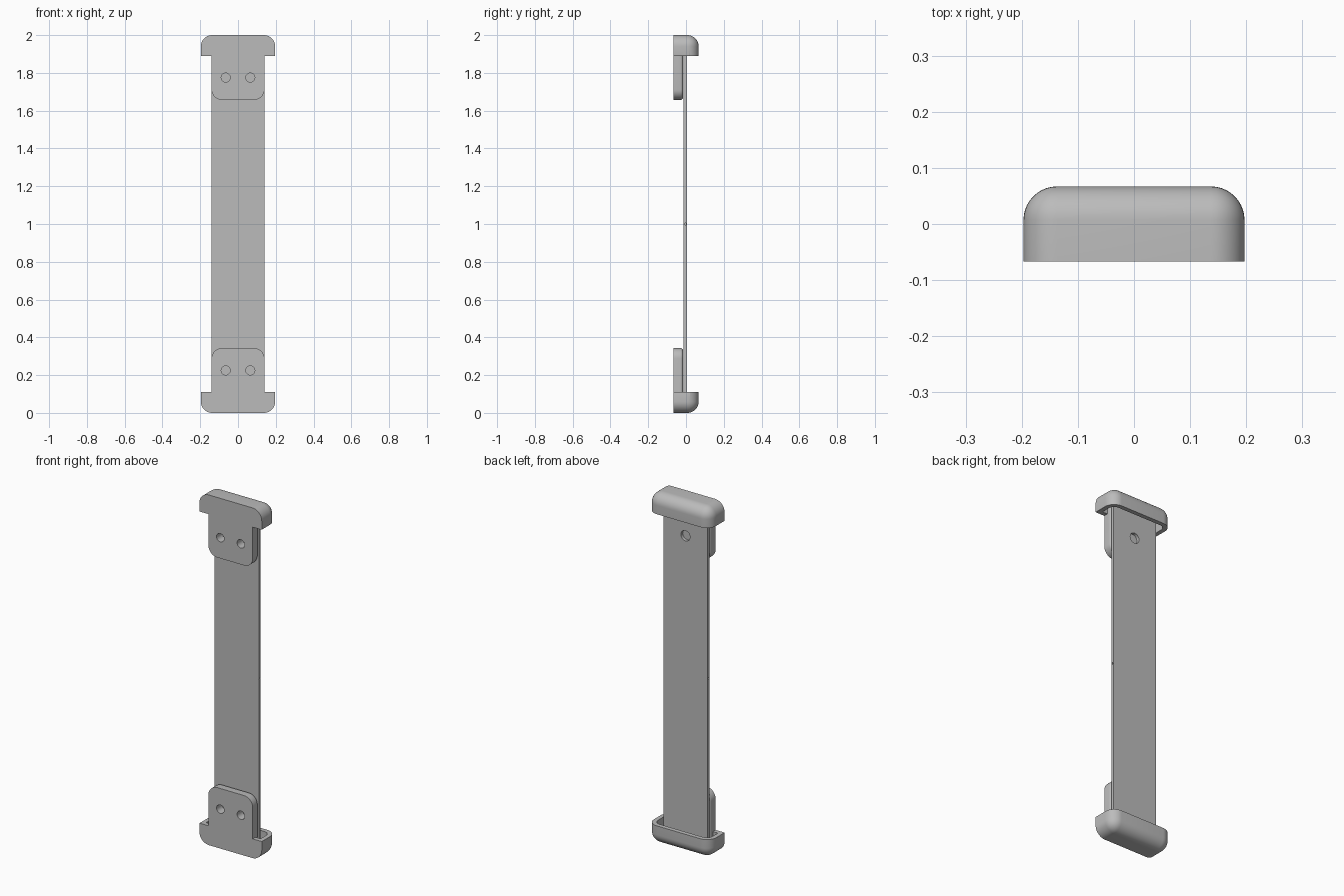
import bpy, bmesh
from math import pi
from mathutils import Matrix, Vector

if "Cube" in bpy.data.objects:
    bpy.data.objects.remove(bpy.data.objects["Cube"], do_unlink=True)

grey = bpy.data.materials.new("plain grey")
grey.use_nodes = True
GREY = (0.5, 0.5, 0.5, 1)
grey.diffuse_color = GREY
grey.node_tree.nodes["Principled BSDF"].inputs["Base Color"].default_value = GREY


def finish(bm, name):
    bmesh.ops.recalc_face_normals(bm, faces=bm.faces)
    mesh = bpy.data.meshes.new(name)
    bm.to_mesh(mesh)
    bm.free()
    mesh.materials.append(grey)
    obj = bpy.data.objects.new(name, mesh)
    bpy.context.collection.objects.link(obj)
    return obj


def box(lo, hi):
    lo, hi = Vector(lo), Vector(hi)
    bm = bmesh.new()
    bmesh.ops.create_cube(bm, size=1)
    for v in bm.verts:
        v.co = (lo + hi) / 2 + v.co * (hi - lo)
    return bm


def bevel(bm, radius, segments, test):
    """Round every edge whose midpoint and direction pass the test."""
    edges = [e for e in bm.edges
             if test((e.verts[0].co + e.verts[1].co) / 2,
                     (e.verts[0].co - e.verts[1].co).normalized())]
    bmesh.ops.bevel(bm, geom=edges, offset=radius, segments=segments,
                    profile=0.5, affect='EDGES', clamp_overlap=True)


def rod(name, centre, radius, depth, axis):
    bm = bmesh.new()
    turn = Matrix.Rotation(pi / 2, 4, 'X' if axis == 'Y' else 'Y')
    bmesh.ops.create_cone(bm, cap_ends=True, segments=32, radius1=radius, radius2=radius,
                          depth=depth, matrix=Matrix.Translation(centre) @ turn)
    return finish(bm, name)


def combine(obj, other, operation):
    mod = obj.modifiers.new(operation, 'BOOLEAN')
    mod.operation, mod.solver, mod.object = operation, 'EXACT', other
    bpy.context.view_layer.objects.active = obj
    bpy.ops.object.modifier_apply(modifier=mod.name)
    bpy.data.objects.remove(other, do_unlink=True)


def smooth(obj):
    bpy.ops.object.select_all(action='DESELECT')
    obj.select_set(True)
    bpy.context.view_layer.objects.active = obj
    bpy.ops.object.shade_smooth_by_angle(angle=pi / 6)


W, D, RIM = 0.197, 0.067, 0.11

# End cap: flat front and rim, rounded base, sides and back
bm = box((-W, -D, 0), (W, D, RIM))
bevel(bm, 0.06, 10, lambda m, d: (m.z < 0.01 and m.y > -0.05)
      or (abs(d.z) > 0.9 and m.y > 0.05))
bevel(bm, 0.012, 4, lambda m, d: m.z > RIM - 0.001 and abs(m.x) > W - 0.001
      and abs(d.y) > 0.9)
bracket = finish(bm, "bottom_bracket")

# Hollow that receives the strap
bm = box((-W + 0.025, -D + 0.025, 0.025), (W - 0.025, D - 0.025, 0.2))
bevel(bm, 0.035, 8, lambda m, d: (m.z < 0.03 and m.y > -0.03)
      or (abs(d.z) > 0.9 and m.y > 0.03))
combine(bracket, finish(bm, "cap_hollow"), 'DIFFERENCE')

# Mounting plate with rounded top corners and softened back edge
bm = box((-0.14, -D, 0.015), (0.14, -0.016, 0.343))
bevel(bm, 0.055, 8, lambda m, d: abs(d.y) > 0.9 and m.z > 0.3)
bevel(bm, 0.013, 4, lambda m, d: m.y > -0.017 and m.z > 0.02)
combine(bracket, finish(bm, "mounting_plate"), 'UNION')

# Screw holes
for side in (-1, 1):
    combine(bracket, rod("screw_hole", (side * 0.065, -0.04, 0.225), 0.024, 0.1, 'Y'),
            'DIFFERENCE')
smooth(bracket)

# Matching bracket, flipped to the top
bm = bmesh.new()
bm.from_mesh(bracket.data)
for v in bm.verts:
    v.co.z = 2 - v.co.z
bmesh.ops.reverse_faces(bm, faces=bm.faces)
smooth(finish(bm, "top_bracket"))

# Long strap with one hanging hole and a small pit in each edge
strap = finish(box((-0.14, -0.012, 0.027), (0.14, 0.005, 1.973)), "strap")
combine(strap, rod("hanging_hole", (0, 0, 1.78), 0.029, 0.1, 'Y'), 'DIFFERENCE')
for side in (-1, 1):
    combine(strap, rod("edge_pit", (side * 0.14, -0.0035, 1), 0.005, 0.02, 'X'), 'DIFFERENCE')
smooth(strap)
